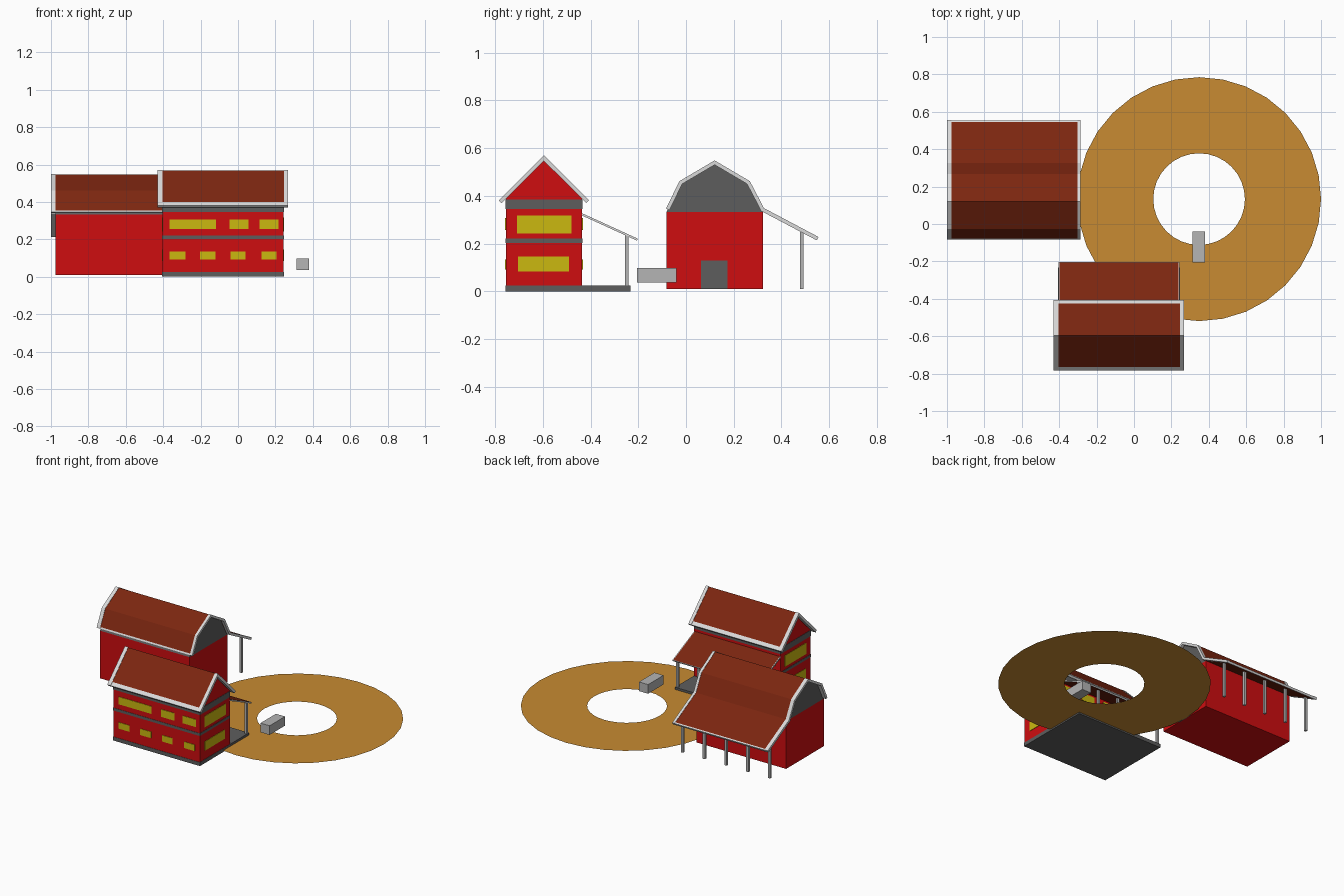
import bpy, math
from mathutils import Vector

if "Cube" in bpy.data.objects:
    bpy.data.objects.remove(bpy.data.objects["Cube"])


def material(name, rgb):
    m = bpy.data.materials.new(name)
    m.diffuse_color = (*rgb, 1)
    m.use_nodes = True
    m.node_tree.nodes["Principled BSDF"].inputs["Base Color"].default_value = m.diffuse_color
    return m


RED = material("barn red", (0.62, 0.004, 0.005))
BROWN = material("roof brown", (0.20, 0.019, 0.005))
DARK = material("dark gray", (0.11, 0.11, 0.11))
TRIM = material("light trim", (0.70, 0.70, 0.70))
GRAY = material("post gray", (0.46, 0.46, 0.46))
YELLOW = material("window yellow", (0.60, 0.48, 0.005))
SAND = material("sand", (0.58, 0.26, 0.032))


def mesh(name, verts, faces, mat):
    me = bpy.data.meshes.new(name)
    me.from_pydata(verts, [], faces)
    me.materials.append(mat)
    ob = bpy.data.objects.new(name, me)
    bpy.context.collection.objects.link(ob)
    return ob


def prism(name, profile, x0, x1, mat):
    """Extrude a counter-clockwise (y, z) profile from x0 to x1."""
    n = len(profile)
    verts = [(x, y, z) for x in (x0, x1) for y, z in profile]
    faces = [tuple(reversed(range(n))), tuple(range(n, 2 * n))]
    faces += [(i, (i + 1) % n, n + (i + 1) % n, n + i) for i in range(n)]
    return mesh(name, verts, faces, mat)


def box(name, x0, x1, y0, y1, z0, z1, mat):
    return prism(name, [(y0, z0), (y1, z0), (y1, z1), (y0, z1)], x0, x1, mat)


def slab(name, line, x0, x1, t, mat, lift=0.0):
    """Sheet of thickness t under a (y, z) line that runs towards +y."""
    pts = [Vector(p) for p in line]
    dirs = [(b - a).normalized() for a, b in zip(pts, pts[1:])]
    norms = [Vector((-d.y, d.x)) for d in dirs]
    top, low = [], []
    for i, p in enumerate(pts):
        a, b = norms[max(i - 1, 0)], norms[min(i, len(norms) - 1)]
        m = (a + b) / (1 + a.dot(b))
        top.append(p + m * lift)
        low.append(p - m * t)
    n = len(pts)
    verts = [(x, *q) for x in (x0, x1) for row in (top, low) for q in row]
    T0, L0, T1, L1 = 0, n, 2 * n, 3 * n
    faces = []
    for i in range(n - 1):
        j = i + 1
        faces += [(T0 + i, T1 + i, T1 + j, T0 + j), (L0 + i, L0 + j, L1 + j, L1 + i),
                  (T0 + i, T0 + j, L0 + j, L0 + i), (T1 + i, L1 + i, L1 + j, T1 + j)]
    e = n - 1
    faces += [(T0, L0, L1, T1), (T0 + e, T1 + e, L1 + e, L0 + e)]
    return mesh(name, verts, faces, mat)


def trimmed_roof(name, line, x0, x1, xin0, xin1, t, edge):
    """Brown sheet framed by light strips on both ends and both eaves."""
    def inset(p, q):
        p, q = Vector(p), Vector(q)
        return tuple(p + (q - p).normalized() * edge)
    a, b = inset(line[0], line[1]), inset(line[-1], line[-2])
    slab(name, [a, *line[1:-1], b], xin0, xin1, t, BROWN)
    slab(name + "_front_eave", [line[0], a], xin0, xin1, t, TRIM)
    slab(name + "_back_eave", [b, line[-1]], xin0, xin1, t, TRIM)
    slab(name + "_left_trim", line, x0, xin0, t, TRIM, 0.002)
    slab(name + "_right_trim", line, xin1, x1, t, TRIM, 0.002)


# ---- sand ring, flat on the ground
N, CX, CY = 32, 0.348, 0.133
verts = [(CX + r * math.cos(2 * math.pi * i / N), CY + r * math.sin(2 * math.pi * i / N), 0.01)
         for r in (0.652, 0.245) for i in range(N)]
mesh("sand_ring", verts, [(i, (i + 1) % N, N + (i + 1) % N, N + i) for i in range(N)], SAND)

# ---- trough inside the ring
box("trough", 0.312, 0.38, -0.205, -0.04, 0.036, 0.098, GRAY)

# ---- house: deck, walls with gable, dark bands
HX0, HX1, HY0, HY1 = -0.403, 0.243, -0.755, -0.435
HYC = (HY0 + HY1) / 2
box("house_deck", HX0 - 0.002, HX1 + 0.002, HY0 - 0.002, -0.232, 0, 0.025, DARK)
prism("house_walls", [(HY0, 0.025), (HY1, 0.025), (HY1, 0.387), (HYC, 0.546), (HY0, 0.387)],
      HX0, HX1, RED)
for name, z0, z1 in (("floor_band", 0.203, 0.221), ("eave_band", 0.345, 0.385)):
    box(name, HX0 - 0.002, HX1 + 0.002, HY0 - 0.002, HY1 + 0.002, z0, z1, DARK)
trimmed_roof("house_roof", [(-0.783, 0.38), (HYC, 0.567), (-0.407, 0.38)],
             -0.43, 0.267, HX0 - 0.002, HX1 + 0.002, 0.015, 0.026)

# ---- house windows as thin plates on all four walls
P = 0.003
upper = [(-0.365, -0.118), (-0.045, 0.055), (0.115, 0.216)]
lower = [(-0.365, -0.282), (-0.203, -0.12), (-0.04, 0.04), (0.125, 0.205)]
for row, z0, z1 in ((upper, 0.256, 0.307), (lower, 0.091, 0.134)):
    for x0, x1 in row:
        box("front_window", x0, x1, HY0 - P, HY0 + P, z0, z1, YELLOW)
        box("back_window", x0, x1, HY1 - P, HY1 + P, z0, z1, YELLOW)
for y0, y1, z0, z1 in ((-0.707, -0.48, 0.243, 0.318), (-0.703, -0.49, 0.084, 0.146)):
    for x in (HX0, HX1):
        box("side_window", x - P, x + P, y0, y1, z0, z1, YELLOW)

# ---- house porch: roof with thin edge trim, five posts
porch = [(HY1, 0.327), (-0.205, 0.222)]
slab("porch_roof", porch, HX0 + 0.005, HX1 - 0.005, 0.007, BROWN)
for x in (HX0, HX1 - 0.005):
    slab("porch_edge", porch, x, x + 0.005, 0.009, TRIM)
slab("porch_lip", [(-0.205, 0.222), (-0.202, 0.2206)], HX0, HX1, 0.009, TRIM)
for i in range(5):
    x = -0.393 + i * 0.157
    box("porch_post", x - 0.008, x + 0.008, -0.256, -0.24, 0.025, 0.238, GRAY)

# ---- barn: walls, dark gambrel gable, door
BX0, BX1, BY0, BY1 = -0.975, -0.305, -0.082, 0.322
box("barn_walls", BX0, BX1, BY0, BY1, 0.01, 0.332, RED)
prism("barn_gable", [(BY0, 0.332), (BY1, 0.332), (0.26, 0.45), (0.12, 0.533), (-0.02, 0.45)],
      BX0, BX1, DARK)
box("barn_door", BX1 - P, BX1 + P, 0.063, 0.174, 0.01, 0.13, DARK)

# ---- barn roof, running on over the lean-to at the back
trimmed_roof("barn_roof", [(BY0, 0.346), (-0.026, 0.46), (0.12, 0.546), (0.266, 0.46),
                           (0.325, 0.347), (0.554, 0.226)],
             -1.0, -0.285, BX0, -0.303, 0.014, 0.01)
for i in range(5):
    x = -0.967 + i * 0.163
    box("lean_to_post", x - 0.008, x + 0.008, 0.477, 0.493, 0.01, 0.248, GRAY)
